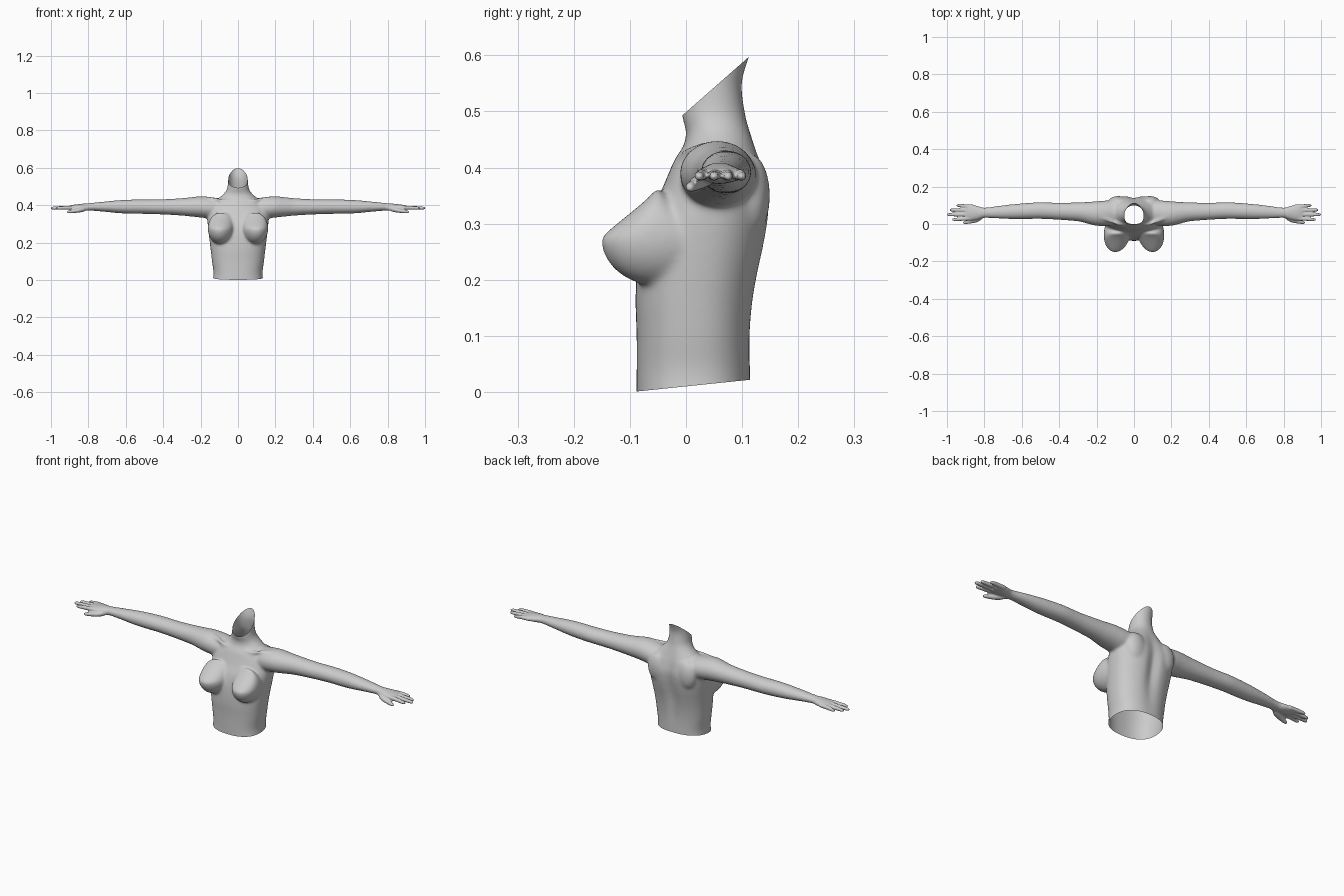
import bpy, bmesh
from math import sin, cos, pi, exp
from mathutils import Vector

if "Cube" in bpy.data.objects:
    bpy.data.objects.remove(bpy.data.objects["Cube"])

bm = bmesh.new()


def resample(keys, n=5):
    """Catmull-Rom interpolation of key tuples."""
    out = []
    for i in range(len(keys) - 1):
        a, b = keys[max(i - 1, 0)], keys[i]
        c, d = keys[i + 1], keys[min(i + 2, len(keys) - 1)]
        for k in range(n):
            t = k / n
            out.append([0.5 * (2 * q + (r - p) * t + (2 * p - 5 * q + 4 * r - s) * t * t
                               + (3 * q - p - 3 * r + s) * t ** 3)
                        for p, q, r, s in zip(a, b, c, d)])
    out.append(list(keys[-1]))
    return out


def skin(rings):
    """Closed tube through rings of points."""
    rows = [[bm.verts.new(p) for p in ring] for ring in rings]
    n = len(rows[0])
    for a, b in zip(rows, rows[1:]):
        for i in range(n):
            j = (i + 1) % n
            bm.faces.new((a[i], a[j], b[j], b[i]))
    bm.faces.new(rows[0][::-1])
    bm.faces.new(rows[-1])


def limb(keys, side, n=24):
    """Tube along x; keys are (x, y, z, radius_y, radius_z)."""
    skin([[(side * x, y + ry * cos(2 * pi * i / n), z + rz * sin(2 * pi * i / n))
           for i in range(n)] for x, y, z, ry, rz in resample(keys)])


def spow(v, e):
    return abs(v) ** e * (1 if v >= 0 else -1)


# torso and neck: (z, half width, front y, back y)
torso = [(-.04, .142, -.088, .115), (.03, .131, -.088, .115), (.1, .139, -.088, .116),
         (.16, .146, -.09, .122), (.21, .152, -.088, .131), (.26, .158, -.082, .142),
         (.31, .163, -.068, .15), (.35, .163, -.048, .151), (.385, .152, -.033, .143),
         (.415, .13, -.02, .134), (.44, .1, -.004, .125), (.465, .073, 0, .116),
         (.495, .057, -.008, .107), (.55, .052, -.008, .1), (.6, .053, -.008, .114),
         (.64, .054, -.008, .13)]
rings = []
for z, w, f, b in resample(torso):
    e = 2 / (2.35 if z < .42 else 2.05)
    groove = .018 * exp(-((z - .27) / .14) ** 2)
    ring = []
    for i in range(64):
        t = 2 * pi * i / 64
        x = w * spow(cos(t), e)
        y = (f + b) / 2 + (b - f) / 2 * spow(sin(t), e)
        if sin(t) > 0:
            y -= groove * exp(-(x / .028) ** 2)
        ring.append((x, y, z))
    rings.append(ring)
skin(rings)

arm = [(.07, .062, .385, .06, .045), (.14, .058, .386, .068, .057), (.2, .056, .391, .066, .057),
       (.25, .06, .391, .058, .052), (.3, .065, .391, .051, .047), (.4, .068, .391, .046, .041),
       (.5, .072, .392, .045, .039), (.58, .069, .392, .043, .038), (.65, .066, .392, .04, .034),
       (.73, .063, .392, .034, .026), (.8, .06, .391, .028, .02), (.84, .06, .389, .037, .018),
       (.875, .062, .388, .043, .015), (.9, .062, .387, .041, .011)]
# fingers: base y, tip x, tip y
fingers = [(.03, .972, .024), (.051, 1.0, .05), (.073, .985, .075), (.094, .948, .099)]

for s in (-1, 1):
    limb(arm, s)
    for y0, x1, y1 in fingers:
        limb([(.86, y0, .388, .01, .01), (.91, y0 + (y1 - y0) * .4, .387, .0105, .0105),
              (x1 - .02, y1, .385, .009, .009), (x1 - .005, y1, .384, .007, .007),
              (x1 + .001, y1, .384, .003, .003)], s, 12)
    # thumb
    limb([(.8, .045, .383, .012, .012), (.84, .025, .375, .016, .013), (.88, .013, .368, .011, .0105),
          (.905, .008, .365, .009, .009), (.915, .007, .364, .004, .004)], s, 12)
    # collar bone
    limb([(.015, -.002, .424, .008, .008), (.08, .0, .426, .009, .008),
          (.13, .018, .434, .01, .009), (.19, .045, .44, .01, .008)], s, 12)
    # shoulder blade
    m = bmesh.ops.create_uvsphere(bm, u_segments=24, v_segments=16, radius=1)
    for v in m['verts']:
        v.co = Vector((s * .085 + .055 * v.co.x, .115 + .035 * v.co.y, .35 + .075 * v.co.z))
    # breast: full below, tapering above
    m = bmesh.ops.create_uvsphere(bm, u_segments=40, v_segments=28, radius=1)
    for v in m['verts']:
        x, y, z = v.co
        up = max(z, 0)
        v.co = Vector((s * (.09 + .01 * max(-y, 0)) + .071 * x,
                       -.05 + .102 * y * (1 - .9 * up),
                       .275 + z * (.09 if z > 0 else .086)))

# fuse the parts into one skin
bmesh.ops.recalc_face_normals(bm, faces=bm.faces)
mesh = bpy.data.meshes.new("upper_body")
bm.to_mesh(mesh)
bm.free()
body = bpy.data.objects.new("upper_body", mesh)
bpy.context.collection.objects.link(body)
mod = body.modifiers.new("fuse", 'REMESH')
mod.mode = 'VOXEL'
mod.voxel_size = .004
dg = bpy.context.evaluated_depsgraph_get()
fused = bpy.data.meshes.new_from_object(body.evaluated_get(dg))
body.modifiers.clear()
body.data = fused

# soften the joins, gently on the hands
bm = bmesh.new()
bm.from_mesh(fused)
core = [v for v in bm.verts if abs(v.co.x) < .82]
for _ in range(2):
    bmesh.ops.smooth_vert(bm, verts=bm.verts, factor=.5, use_axis_x=True, use_axis_y=True, use_axis_z=True)
for _ in range(22):
    bmesh.ops.smooth_vert(bm, verts=core, factor=.5, use_axis_x=True, use_axis_y=True, use_axis_z=True)

# open the waist and the slanted neck
for co, no in (((0, -.088, .001), (0, .021, -.203)), ((0, -.01, .49), (0, -.11, .125))):
    bmesh.ops.bisect_plane(bm, geom=bm.verts[:] + bm.edges[:] + bm.faces[:],
                           plane_co=co, plane_no=no, clear_outer=True)
for f in bm.faces:
    f.smooth = True
bm.to_mesh(fused)
bm.free()
